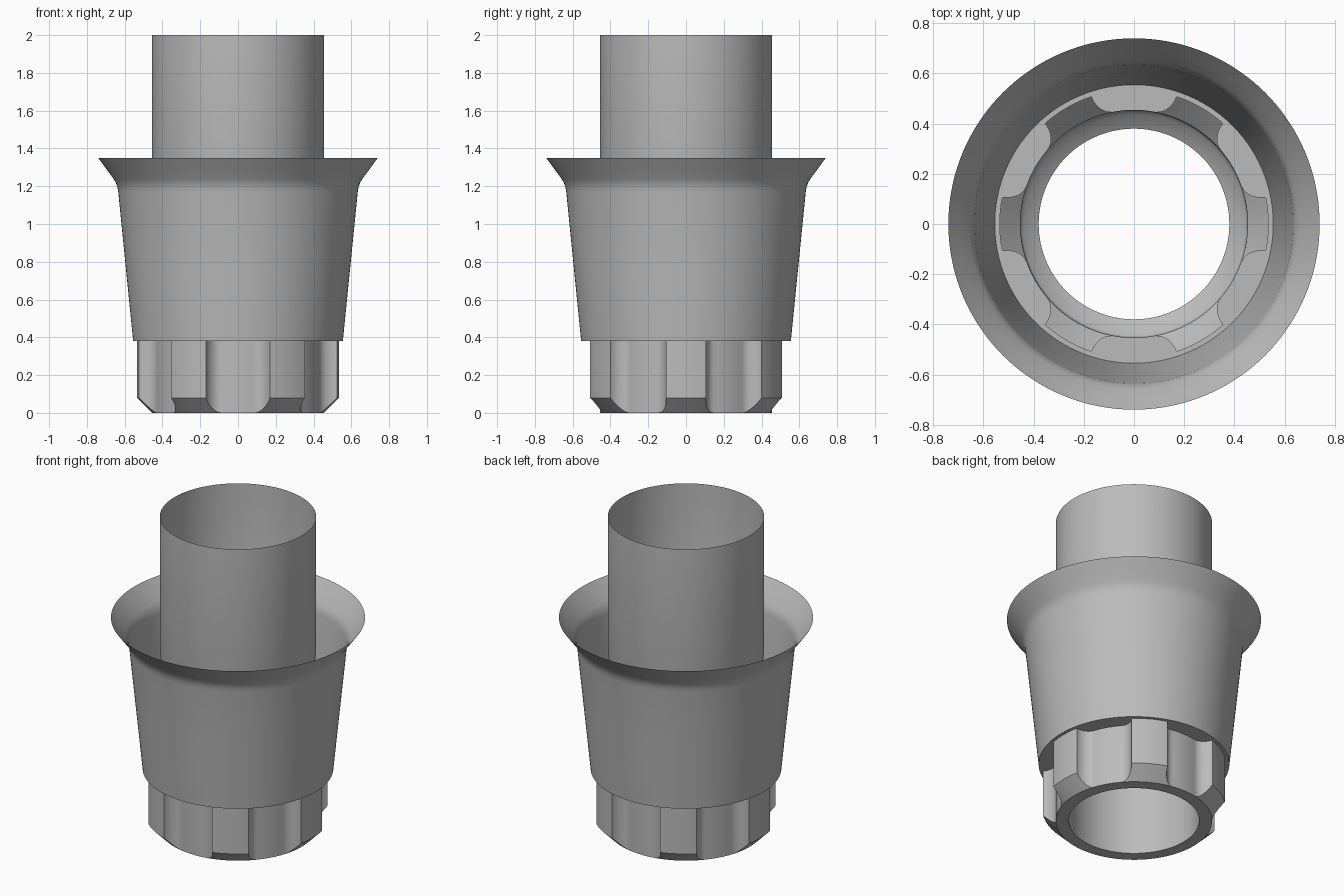
import bpy, bmesh, math

cube = bpy.data.objects.get("Cube")
if cube:
    bpy.data.objects.remove(cube, do_unlink=True)

# Single metal colour
metal = bpy.data.materials.new("grey_metal")
metal.use_nodes = True
metal.diffuse_color = (0.5, 0.5, 0.5, 1)
metal.node_tree.nodes["Principled BSDF"].inputs["Base Color"].default_value = (0.5, 0.5, 0.5, 1)

BORE, CORE, LOBE, BASE = 0.38, 0.455, 0.535, 0.555
LOBE_HALF, FILLET, LEDGE = 11.5, 7.5, 0.38


def sweep(name, angles, profile):
    """Sweep profile(angle), a list of (radius, z), around the vertical axis."""
    bm = bmesh.new()
    columns = []
    for a in angles:
        t = math.radians(a)
        columns.append([bm.verts.new((r * math.cos(t), r * math.sin(t), z))
                        for r, z in profile(a)])
    for i, col in enumerate(columns):
        nxt = columns[(i + 1) % len(columns)]
        for k in range(len(col) - 1):
            bm.faces.new((col[k], nxt[k], nxt[k + 1], col[k + 1]))
    bmesh.ops.remove_doubles(bm, verts=bm.verts, dist=0.0002)
    mesh = bpy.data.meshes.new(name)
    bm.to_mesh(mesh)
    bm.free()
    mesh.materials.append(metal)
    obj = bpy.data.objects.new(name, mesh)
    bpy.context.collection.objects.link(obj)
    bpy.ops.object.select_all(action='DESELECT')
    obj.select_set(True)
    bpy.context.view_layer.objects.active = obj
    bpy.ops.object.shade_smooth_by_angle(angle=math.radians(25))
    return obj


def lobe_radius(angle):
    """Six lobes, with filleted grooves between them."""
    off = abs((angle + 30) % 60 - 30)
    if off <= LOBE_HALF + 0.001:
        return LOBE
    u = min((off - LOBE_HALF) / FILLET, 1)
    return LOBE - (LOBE - CORE) * math.sqrt(1 - (1 - u) ** 2)


def connector_profile(angle):
    r = lobe_radius(angle)
    # bottom rim, chamfer, wall, ledge under the collar
    return [(BORE, 0), (CORE, 0), (r, r - CORE), (r, LEDGE), (BASE, LEDGE)]


# Column angles follow the lobe corners exactly
half = [LOBE_HALF * i / 4 for i in range(5)]
half += [LOBE_HALF + FILLET * (1 - math.cos(math.pi / 2 * i / 8)) for i in range(1, 9)]
half += [LOBE_HALF + FILLET + (30 - LOBE_HALF - FILLET) * i / 4 for i in range(1, 5)]
sector = sorted(set([-h for h in half[1:-1]] + half))
lobed = [60 * s + a for s in range(6) for a in sector]
even = [i * 2.5 for i in range(144)]

sweep("lobed_connector", lobed, connector_profile)

# Tapered collar with a flared rim
collar = [(BASE, LEDGE), (0.595, 0.78), (0.634, 1.17), (0.638, 1.195),
          (0.646, 1.217), (0.658, 1.238), (0.70, 1.295), (0.74, 1.35)]
sweep("flared_collar", even, lambda a: collar)

# Thin post, narrowing over a screw seat into the bore
post = [(BORE, 0), (BORE, 1.04), (0.437, 1.075), (0.449, 1.09), (CORE, 1.12), (CORE, 2)]
sweep("hollow_post", even, lambda a: post)
